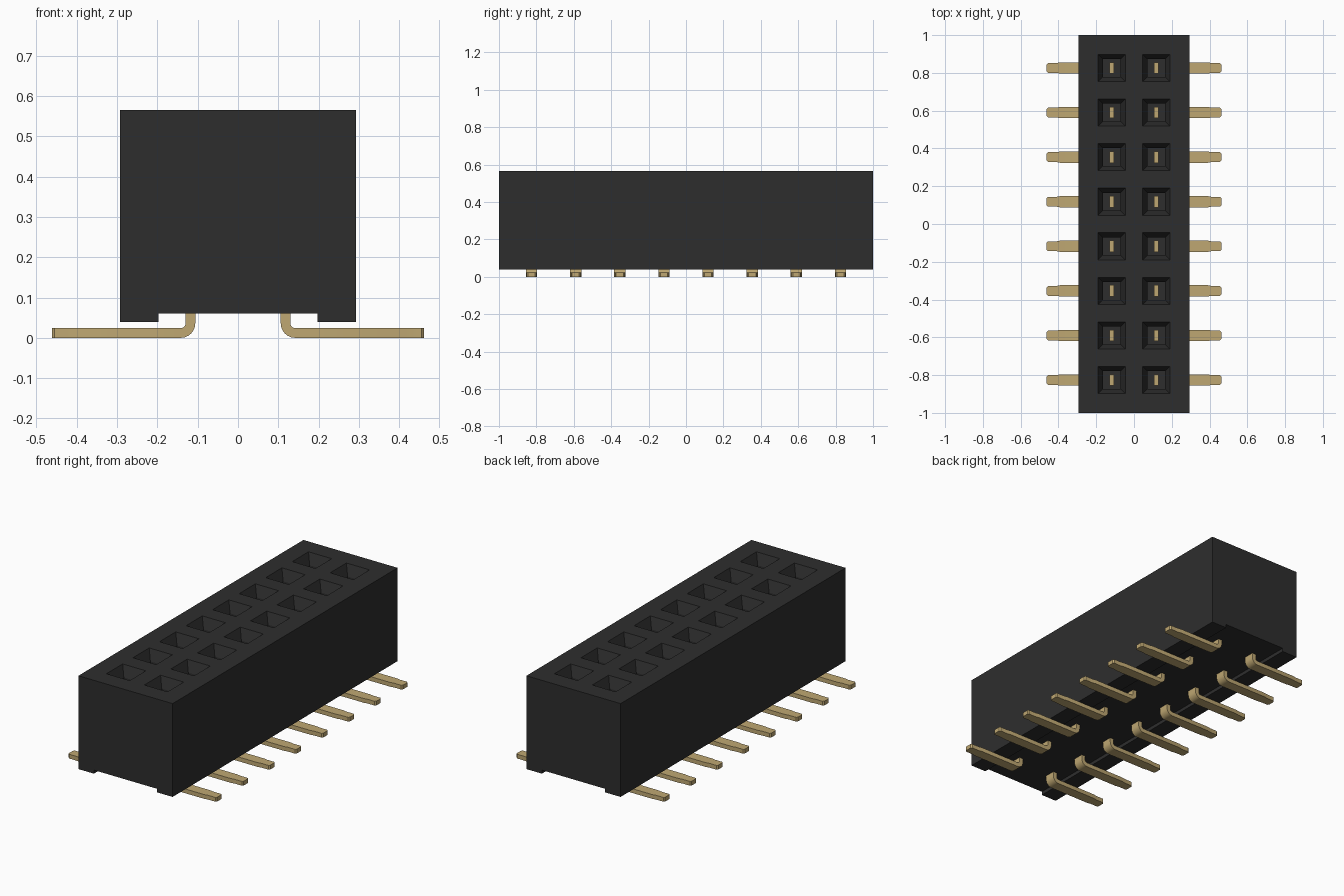
import bpy, bmesh, math
from mathutils import Vector

if "Cube" in bpy.data.objects:
    bpy.data.objects.remove(bpy.data.objects["Cube"], do_unlink=True)

PITCH = 0.236
ROWS = [(i - 3.5) * PITCH for i in range(8)]
COLS = [-PITCH / 2, PITCH / 2]
HOLE = 0.072                      # half width of a socket opening


def material(name, rgb):
    m = bpy.data.materials.new(name)
    m.use_nodes = True
    m.diffuse_color = (*rgb, 1)
    m.node_tree.nodes["Principled BSDF"].inputs["Base Color"].default_value = (*rgb, 1)
    return m


def finish(bm, name, mat):
    bmesh.ops.recalc_face_normals(bm, faces=bm.faces)
    me = bpy.data.meshes.new(name)
    bm.to_mesh(me)
    bm.free()
    me.materials.append(mat)
    ob = bpy.data.objects.new(name, me)
    bpy.context.collection.objects.link(ob)
    return ob


black = material("black plastic", (0.027, 0.027, 0.027))
gold = material("gold metal", (0.52, 0.39, 0.17))

# Housing: cross-section with a shallow channel underneath, extruded along y
bm = bmesh.new()
section = [(-0.293, 0.04), (-0.197, 0.04), (-0.197, 0.06), (0.197, 0.06),
           (0.197, 0.04), (0.293, 0.04), (0.293, 0.565), (-0.293, 0.565)]
end = bm.faces.new([bm.verts.new((x, -1, z)) for x, z in section])
ext = bmesh.ops.extrude_face_region(bm, geom=[end])
bmesh.ops.translate(bm, vec=(0, 2, 0),
                    verts=[g for g in ext["geom"] if isinstance(g, bmesh.types.BMVert)])
bmesh.ops.recalc_face_normals(bm, faces=bm.faces)

# Slice the housing along the borders of the sockets
for axis, centres in (((1, 0, 0), COLS), ((0, 1, 0), ROWS)):
    for c in centres:
        for side in (-HOLE, HOLE):
            bmesh.ops.bisect_plane(bm, geom=bm.verts[:] + bm.edges[:] + bm.faces[:],
                                   plane_co=Vector(axis) * (c + side), plane_no=axis)


# Sockets: a tapered funnel followed by a straight shaft
def is_socket(f):
    c = f.calc_center_median()
    return (c.z > 0.56 and any(abs(c.x - x) < 0.01 for x in COLS)
            and any(abs(c.y - y) < 0.01 for y in ROWS))


sockets = [f for f in bm.faces if is_socket(f)]
bmesh.ops.inset_individual(bm, faces=sockets, thickness=0.035, depth=-0.06)
floors = bmesh.ops.extrude_discrete_faces(bm, faces=sockets)["faces"]
bmesh.ops.translate(bm, vec=(0, 0, -0.3), verts=[v for f in floors for v in f.verts])
finish(bm, "housing", black)

# Contact: flat strip swept down, round the bend and out, as (x, z, half width)
T = 0.012                         # half thickness
path = [(0.118, 0.23, 0.03)]
for i in range(7):
    a = math.pi + i * math.pi / 12
    path.append((0.142 + 0.024 * math.cos(a), 0.036 + 0.024 * math.sin(a), 0.03))
path += [(0.39, T, 0.03), (0.41, T, 0.026), (0.455, T, 0.026), (0.462, T, 0.019)]


def contact(name, y, side):
    bm = bmesh.new()
    rings = []
    for i, (x, z, w) in enumerate(path):
        a, b = path[max(i - 1, 0)], path[min(i + 1, len(path) - 1)]
        d = Vector((b[0] - a[0], b[1] - a[1])).normalized()
        if i == 1:
            d = Vector((0, -1))
        elif i == 7:
            d = Vector((1, 0))
        nx, nz = -d.y * T, d.x * T
        rings.append([bm.verts.new((side * (x + s * nx), y + t * w, z + s * nz))
                      for s, t in ((-1, -1), (-1, 1), (1, 1), (1, -1))])
    for r, q in zip(rings, rings[1:]):
        for k in range(4):
            bm.faces.new((r[k], r[(k + 1) % 4], q[(k + 1) % 4], q[k]))
    bm.faces.new(rings[0])
    bm.faces.new(rings[-1])
    ob = finish(bm, name, gold)
    ob.data.polygons.foreach_set("use_smooth", [True] * len(ob.data.polygons))
    return ob


bpy.ops.object.select_all(action="DESELECT")
for side, label in ((1, "left"), (-1, "right")):
    for n, y in enumerate(ROWS, 1):
        ob = contact(f"contact_{label}_{n}", y, side)
        ob.select_set(True)
        bpy.context.view_layer.objects.active = ob
bpy.ops.object.shade_smooth_by_angle(angle=math.radians(25))
